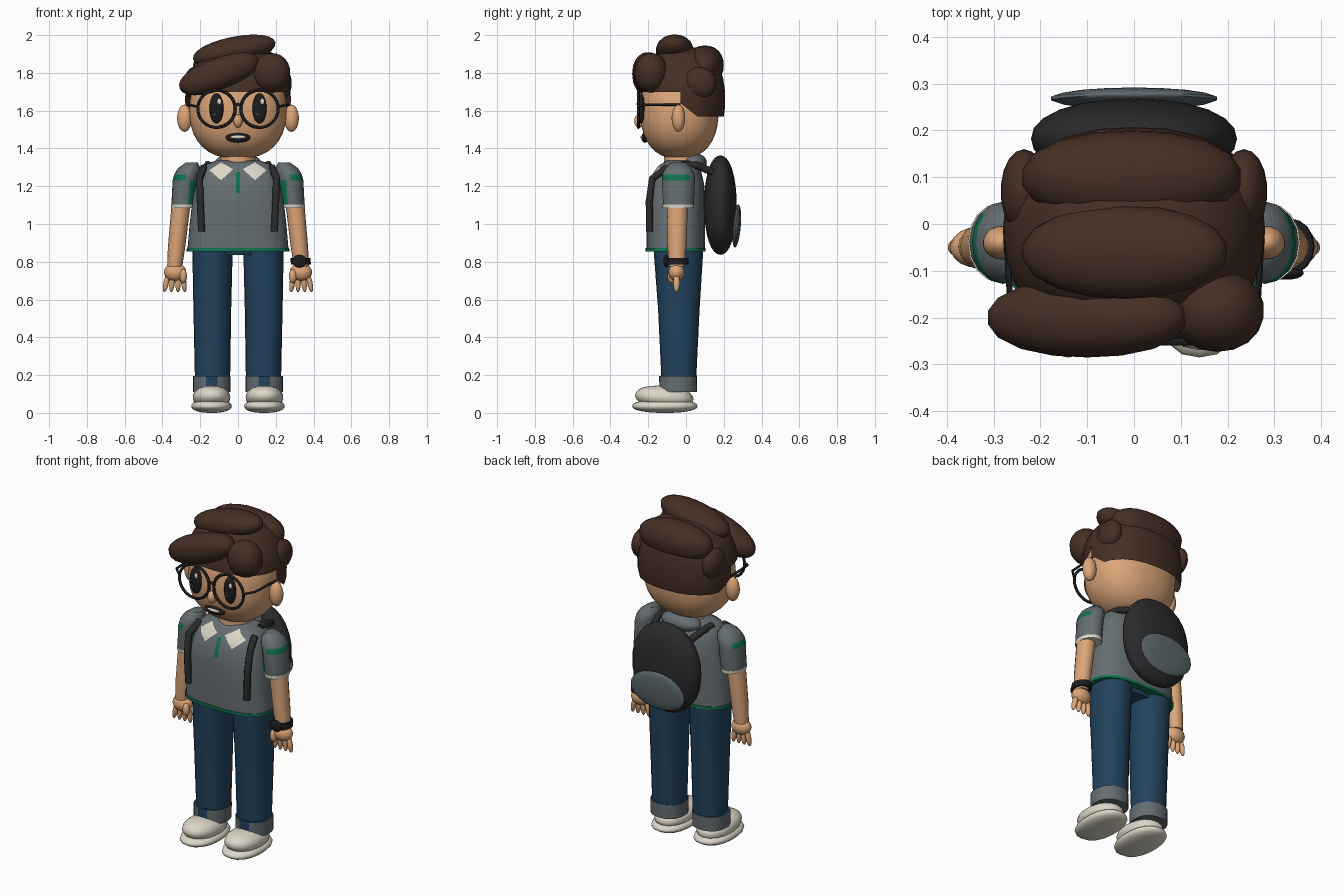
import bpy, bmesh, math
from mathutils import Vector, Euler

cube = bpy.data.objects.get("Cube")
if cube:
    bpy.data.objects.remove(cube)


def material(name, r, g, b):
    m = bpy.data.materials.new(name)
    m.use_nodes = True
    m.diffuse_color = (r, g, b, 1)
    m.node_tree.nodes["Principled BSDF"].inputs["Base Color"].default_value = (r, g, b, 1)
    return m


SKIN = material("skin", .72, .38, .19)
HAIR = material("brown hair", .06, .028, .018)
SHIRT = material("grey shirt", .13, .155, .165)
GREEN = material("green trim", .005, .17, .08)
JEANS = material("blue denim", .016, .055, .11)
CREAM = material("cream", .72, .68, .57)
BLACK = material("black", .012, .012, .014)
PACK = material("charcoal", .024, .024, .026)
POCKET = material("slate pocket", .11, .14, .16)


def finish(name, bm, *mats):
    """Turn a bmesh into a smooth object that keeps its sharp edges."""
    bmesh.ops.recalc_face_normals(bm, faces=bm.faces)
    me = bpy.data.meshes.new(name)
    bm.to_mesh(me)
    bm.free()
    for m in mats:
        me.materials.append(m)
    ob = bpy.data.objects.new(name, me)
    bpy.context.collection.objects.link(ob)
    bpy.ops.object.select_all(action='DESELECT')
    ob.select_set(True)
    bpy.context.view_layer.objects.active = ob
    bpy.ops.object.shade_smooth_by_angle(angle=math.radians(45))
    return ob


def ball(name, loc, half, mat, rot=(0, 0, 0), power=2, cuts=(), seg=18):
    """Rounded form; cuts are (point, normal) planes that trim the normal side."""
    bm = bmesh.new()
    bmesh.ops.create_uvsphere(bm, u_segments=seg, v_segments=seg * 2 // 3, radius=1)
    turn = Euler(rot).to_matrix()
    for v in bm.verts:
        k = sum(abs(c) ** power for c in v.co) ** (-1 / power)
        v.co = turn @ Vector(c * k * h for c, h in zip(v.co, half)) + Vector(loc)
    for point, normal in cuts:
        bmesh.ops.bisect_plane(bm, geom=bm.verts[:] + bm.edges[:] + bm.faces[:],
                               plane_co=point, plane_no=normal, clear_outer=True)
    return finish(name, bm, mat)


def loft(name, rings, *mats, power=2, n=16, rule=None):
    """Skin rings of (x, y, z, half x, half y) and close the ends."""
    bm = bmesh.new()
    rows = []
    for x, y, z, hx, hy in rings:
        row = []
        for i in range(n):
            c, s = math.cos(math.tau * i / n), math.sin(math.tau * i / n)
            k = (abs(c) ** power + abs(s) ** power) ** (-1 / power)
            row.append(bm.verts.new((x + hx * c * k, y + hy * s * k, z)))
        rows.append(row)
    for a, b in zip(rows, rows[1:]):
        for i in range(n):
            j = (i + 1) % n
            bm.faces.new((a[i], a[j], b[j], b[i]))
    bm.faces.new(rows[0])
    bm.faces.new(rows[-1])
    if rule:
        for f in bm.faces:
            f.material_index = rule(f.calc_center_median())
    return finish(name, bm, *mats)


def tube(name, points, radius, mat, closed=False):
    cu = bpy.data.curves.new(name, 'CURVE')
    cu.dimensions = '3D'
    cu.bevel_depth = radius
    cu.bevel_resolution = 2
    cu.use_fill_caps = True
    sp = cu.splines.new('POLY')
    sp.points.add(len(points) - 1)
    for p, co in zip(sp.points, points):
        p.co = (*co, 1)
    sp.use_cyclic_u = closed
    cu.materials.append(mat)
    ob = bpy.data.objects.new(name, cu)
    bpy.context.collection.objects.link(ob)
    return ob


def patch(name, corners, target, mat):
    """Thin plate laid on the front of a target; corners are (x, z)."""
    bm = bmesh.new()
    bm.faces.new([bm.verts.new((x, -.5, z)) for x, z in corners])
    bmesh.ops.subdivide_edges(bm, edges=bm.edges[:], cuts=5, use_grid_fill=True)
    ob = finish(name, bm, mat)
    wrap = ob.modifiers.new("wrap", 'SHRINKWRAP')
    wrap.target = target
    wrap.wrap_method = 'PROJECT'
    wrap.use_project_y = True
    wrap.use_negative_direction = wrap.use_positive_direction = True
    wrap.offset = .006
    return ob


# Head, face and neck
ball("head", (0, -.035, 1.6), (.257, .207, .255), SKIN, power=2.35, seg=30)
ball("nose", (0, -.248, 1.545), (.024, .026, .036), SKIN)
ball("mouth", (0, -.218, 1.457), (.066, .018, .027), BLACK)
ball("teeth", (0, -.229, 1.46), (.042, .012, .01), CREAM)
loft("neck", [(0, -.03, 1.27, .095, .09), (0, -.03, 1.4, .09, .085)], SKIN)

# Hair: trimmed caps with large tufts on top
cap = dict(loc=(0, -.015, 1.66), half=(.28, .222, .28), mat=HAIR, power=2.4, seg=24)
ball("hair_crown", cuts=[((0, 0, 1.7), (0, 0, -1))], **cap)
ball("hair_back", cuts=[((0, 0, 1.57), (0, 0, -1)), ((0, -.03, 0), (0, -1, 0)),
                        ((0, -.03, 1.64), (0, -.7, -.9))], **cap)
ball("hair_fringe", (-.1, -.2, 1.795), (.225, .085, .085), HAIR, (0, -.35, 0), 2.2)
ball("hair_front_tuft", (.178, -.185, 1.8), (.1, .088, .105), HAIR, power=2.1)
ball("hair_top_tuft", (-.02, -.06, 1.917), (.225, .1, .074), HAIR, (0, -.2, 0), 2.1)
ball("hair_rear_tuft", (-.005, .1, 1.84), (.235, .1, .105), HAIR, power=2.2)

# Torso, hem, collar and neck opening
torso = loft("shirt_torso", [
    (0, -.055, .86, .268, .155), (0, -.055, 1.0, .256, .155), (0, -.055, 1.12, .242, .153),
    (0, -.05, 1.2, .225, .148), (0, -.045, 1.26, .21, .13), (0, -.035, 1.31, .185, .105),
    (0, -.03, 1.335, .12, .075)], SHIRT, power=2.9, n=28)
loft("shirt_hem", [(0, -.055, .855, .272, .159), (0, -.055, .872, .271, .159)],
     GREEN, power=2.9, n=28)
ball("collar_back", (0, .045, 1.325), (.125, .065, .05), SHIRT)
patch("placket", [(-.011, 1.165), (.011, 1.165), (.011, 1.275), (-.011, 1.275)], torso, GREEN)

# Backpack
ball("backpack", (0, .182, 1.1), (.22, .086, .263), PACK, power=2.15, seg=24)
ball("backpack_pocket", (0, .268, .99), (.18, .022, .115), POCKET, (-.08, 0, 0))

# Jeans seat
loft("jeans_seat", [(0, -.045, .835, .2, .1), (0, -.045, .88, .22, .12)], JEANS, power=2.5)


def sleeve_rule(c):
    band = 1.23 < c.z < 1.262 and c.y < .01 and abs(c.x) > .27
    inner = 1.1 < c.z < 1.23 and abs(c.x) < .262 and c.y < -.07
    return 1 if band or inner else 0


for s, side in ((1, "left"), (-1, "right")):
    # Ear, eye and glasses
    ball(side + "_ear", (s * .283, -.04, 1.56), (.04, .036, .072), SKIN)
    ex = s * .114
    ball(side + "_eye", (ex, -.238, 1.612), (.038, .02, .08), BLACK)
    ball(side + "_eye_glint", (ex + .014, -.254, 1.648), (.011, .006, .017), CREAM, seg=10)
    ball(side + "_eye_low_glint", (ex - .01, -.256, 1.58), (.006, .004, .008), POCKET, seg=10)
    ring = [(ex + .099 * math.cos(a), -.252, 1.61 + .099 * math.sin(a))
            for a in (math.tau * i / 32 for i in range(32))]
    tube(side + "_glasses_rim", ring, .008, BLACK, True)
    tube(side + "_glasses_temple", [(s * .212, -.252, 1.62), (s * .262, -.21, 1.632),
                                    (s * .272, -.03, 1.632)], .007, BLACK)
    ball(side + "_hair_side_tuft", (s * .235, .07, 1.745), (.05, .09, .085), HAIR)

    # Collar point and backpack straps
    patch(side + "_collar_point", [(s * .025, 1.29), (s * .09, 1.232),
                                   (s * .152, 1.285), (s * .09, 1.327)], torso, CREAM)
    tube(side + "_front_strap", [(s * .193, -.192, .96), (s * .2, -.195, 1.12),
                                 (s * .204, -.178, 1.24), (s * .18, -.1, 1.3)], .02, PACK)
    tube(side + "_back_strap", [(s * .16, -.02, 1.315), (s * .15, .06, 1.31),
                                (s * .12, .15, 1.27)], .02, PACK)

    # Sleeve and arm
    loft(side + "_sleeve", [(s * x, -.04, z, hx, hy) for x, z, hx, hy in (
        (.29, 1.09, .062, .08), (.288, 1.115, .064, .082), (.28, 1.23, .066, .088),
        (.272, 1.262, .066, .086), (.258, 1.295, .06, .07), (.245, 1.325, .032, .04))],
        SHIRT, GREEN, rule=sleeve_rule)
    loft(side + "_sleeve_hem", [(s * .29, -.04, 1.084, .064, .083),
                                (s * .289, -.04, 1.104, .066, .084)], CREAM)
    loft(side + "_forearm", [(s * .335, -.048, .775, .04, .042), (s * .325, -.048, .88, .046, .05),
                             (s * .302, -.046, 1.1, .05, .056)], SKIN)
    ball(side + "_hand", (s * .333, -.05, .745), (.06, .044, .048), SKIN)
    for i in range(4):
        ball(f"{side}_finger_{i + 1}", (s * (.287 + .031 * i), -.05, .69),
             (.0145, .018, .052), SKIN, (0, s * (.12 - .11 * i), 0), seg=12)
    ball(side + "_thumb", (s * .29, -.078, .725), (.02, .02, .038), SKIN, seg=12)

    # Leg, cuff and shoe
    loft(side + "_jeans_leg", [(s * .135, -.038, .12, .09, .09), (s * .135, -.038, .22, .094, .094),
                               (s * .136, -.038, .55, .1, .11), (s * .135, -.04, .87, .107, .132)],
         JEANS, power=2.2, n=20)
    loft(side + "_jeans_cuff", [(s * .139, -.042, .11, .099, .099), (s * .139, -.042, .195, .1, .1)],
         SHIRT, JEANS, power=2.3, n=20,
         rule=lambda c: int(c.z > .19 or (c.y < -.1 and abs(abs(c.x) - .15) < .03)))
    ball(side + "_shoe_sole", (s * .14, -.112, .036), (.108, .173, .036), CREAM, power=2.3)
    ball(side + "_shoe_upper", (s * .14, -.115, .083), (.1, .155, .06), CREAM, (-.08, 0, 0), 2.2)

# Glasses bridge
tube("glasses_bridge", [(-.018, -.252, 1.625), (0, -.256, 1.635), (.018, -.252, 1.625)], .007, BLACK)

# Wristwatch on the left arm
loft("watch_band", [(.333, -.048, .785, .053, .06), (.331, -.048, .82, .053, .06)], BLACK)
ball("watch_face", (.325, -.105, .803), (.038, .014, .034), BLACK)
